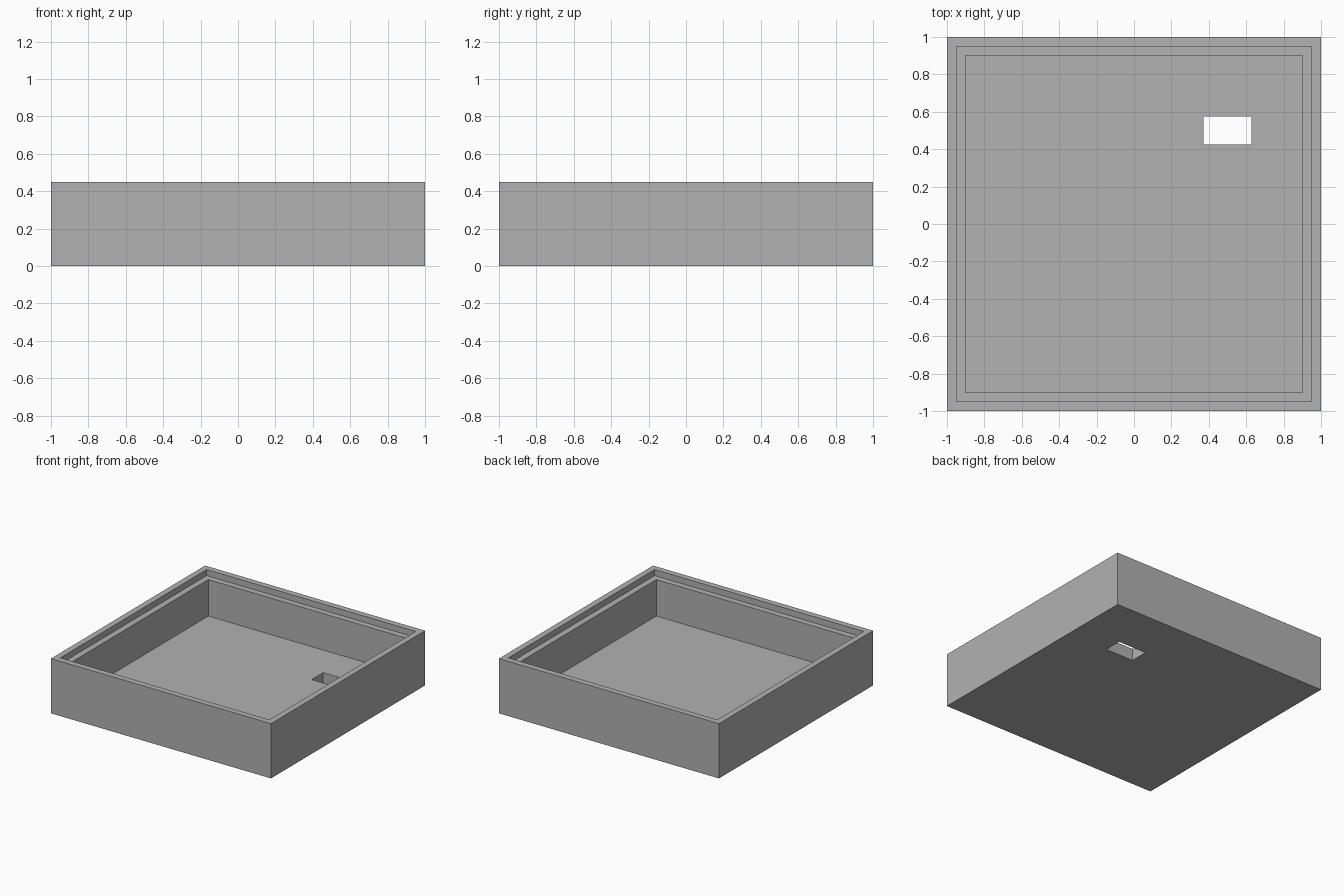
import bpy
import bmesh

cube = bpy.data.objects.get("Cube")
if cube:
    bpy.data.objects.remove(cube, do_unlink=True)

# Plain grey material
grey = bpy.data.materials.new("plain grey")
grey.use_nodes = True
colour = (0.445, 0.445, 0.445, 1)
grey.diffuse_color = colour
grey.node_tree.nodes["Principled BSDF"].inputs["Base Color"].default_value = colour

HEIGHT, LEDGE, FLOOR = 0.45, 0.40, 0.10
bm = bmesh.new()


def ring(half_x, half_y, z, centre=0.0):
    """Four corners of a level rectangle, counter-clockwise from above."""
    corners = ((-1, -1), (1, -1), (1, 1), (-1, 1))
    return [bm.verts.new((centre + sx * half_x, centre + sy * half_y, z))
            for sx, sy in corners]


# Tray section: outer wall, rim, lid ledge, inner wall, floor, floor slot
rings = [
    ring(1, 1, 0),
    ring(1, 1, HEIGHT),
    ring(0.95, 0.95, HEIGHT),
    ring(0.95, 0.95, LEDGE),
    ring(0.90, 0.90, LEDGE),
    ring(0.90, 0.90, FLOOR),
    ring(0.128, 0.075, FLOOR, 0.5),
    ring(0.128, 0.075, 0, 0.5),
]

# Join each ring to the next, and the slot's lower edge back to the base
for a, b in zip(rings, rings[1:] + rings[:1]):
    for i in range(4):
        j = (i + 1) % 4
        bm.faces.new((a[i], a[j], b[j], b[i]))
bmesh.ops.recalc_face_normals(bm, faces=bm.faces)

mesh = bpy.data.meshes.new("open_tray")
bm.to_mesh(mesh)
bm.free()
mesh.materials.append(grey)
tray = bpy.data.objects.new("open_tray", mesh)
bpy.context.collection.objects.link(tray)
